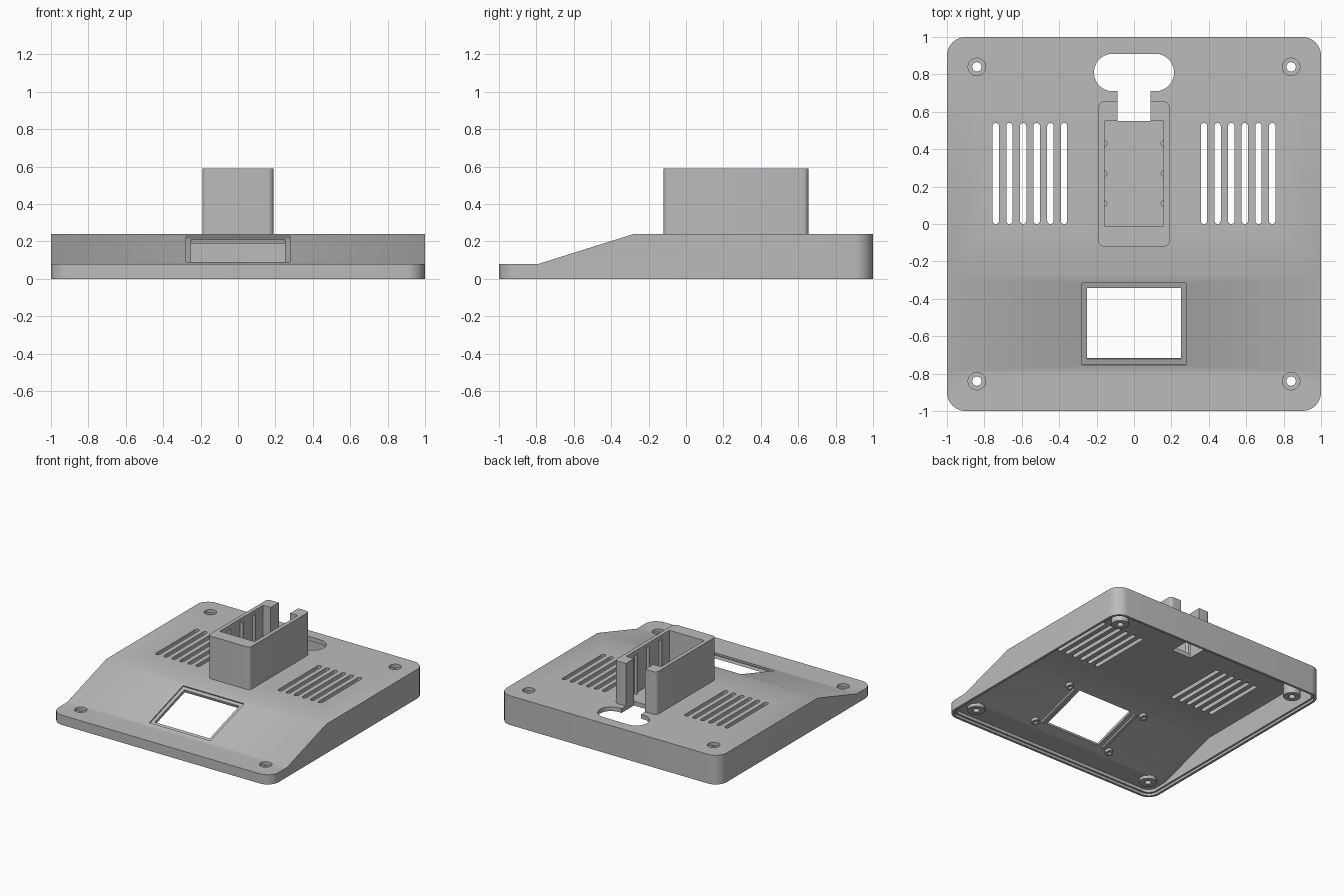
import bpy, bmesh, math
from mathutils import Matrix, Vector

cube = bpy.data.objects.get("Cube")
if cube:
    bpy.data.objects.remove(cube, do_unlink=True)

grey = bpy.data.materials.new("plain_grey")
grey.use_nodes = True
COLOUR = (0.5, 0.5, 0.5, 1)
grey.diffuse_color = COLOUR
grey.node_tree.nodes["Principled BSDF"].inputs["Base Color"].default_value = COLOUR

TOP = 0.24            # top deck height
LIP = 0.08            # front lip height
SLOPE_Y = (-0.79, -0.28)
WALL = 0.035
TILT = math.atan2(TOP - LIP, SLOPE_Y[1] - SLOPE_Y[0])


def extrude(name, points, direction):
    """Solid made by sweeping a closed outline along a direction."""
    bm = bmesh.new()
    face = bm.faces.new([bm.verts.new(p) for p in points])
    moved = bmesh.ops.extrude_face_region(bm, geom=[face])["geom"]
    verts = [g for g in moved if isinstance(g, bmesh.types.BMVert)]
    bmesh.ops.translate(bm, verts=verts, vec=Vector(direction))
    bmesh.ops.recalc_face_normals(bm, faces=bm.faces)
    mesh = bpy.data.meshes.new(name)
    bm.to_mesh(mesh)
    bm.free()
    mesh.materials.append(grey)
    obj = bpy.data.objects.new(name, mesh)
    bpy.context.collection.objects.link(obj)
    return obj


def block(name, x, y, z, r=0, steps=8):
    """Upright prism over an x/y range, with rounded vertical corners."""
    pts = []
    corners = [(x[1], y[1], 1, 1), (x[0], y[1], -1, 1),
               (x[0], y[0], -1, -1), (x[1], y[0], 1, -1)]
    for i, (cx, cy, sx, sy) in enumerate(corners):
        for k in range(steps + 1 if r else 1):
            a = math.pi / 2 * (i + k / steps)
            pts.append((cx - sx * r + r * math.cos(a) if r else cx,
                        cy - sy * r + r * math.sin(a) if r else cy, z[0]))
    # drop points that coincide where two arcs meet
    clean = [p for i, p in enumerate(pts)
             if (Vector(p) - Vector(pts[i - 1])).length > 1e-5]
    return extrude(name, clean, (0, 0, z[1] - z[0]))


def cylinder(name, x, y, z, r, n=32):
    pts = [(x + r * math.cos(2 * math.pi * k / n),
            y + r * math.sin(2 * math.pi * k / n), z[0]) for k in range(n)]
    return extrude(name, pts, (0, 0, z[1] - z[0]))


def side_profile(name, yz, half):
    return extrude(name, [(-half, y, z) for y, z in yz], (2 * half, 0, 0))


def on_slope(obj):
    """Move a part built round the origin to the middle of the sloped panel."""
    place = Matrix.Translation((0, sum(SLOPE_Y) / 2, (TOP + LIP) / 2))
    obj.data.transform(place @ Matrix.Rotation(TILT, 4, "X"))
    return obj


def boolean(target, other, operation="DIFFERENCE"):
    other.hide_render = True
    mod = target.modifiers.new("cut", "BOOLEAN")
    mod.operation = operation
    mod.solver = "EXACT"
    mod.object = other
    bpy.context.view_layer.objects.active = target
    bpy.ops.object.modifier_apply(modifier=mod.name)
    bpy.data.objects.remove(other, do_unlink=True)


def finish(obj):
    bpy.ops.object.select_all(action="DESELECT")
    obj.select_set(True)
    bpy.context.view_layer.objects.active = obj
    bpy.ops.object.shade_smooth_by_angle(angle=math.radians(30))


def wedge(name, drop):
    """Everything above the lip, slope and deck, lowered by drop."""
    (a, b), lip, top = SLOPE_Y, LIP - drop, TOP - drop
    return side_profile(name, [(-1.5, lip), (a, lip), (b, top), (1.5, top),
                               (1.5, 0.6), (-1.5, 0.6)], 1.5)


# housing shell, with a sloped front and open underside
housing = block("housing", (-1, 1), (-1, 1), (0, 0.4), 0.1)
boolean(housing, wedge("top_cutter", 0))
inner = 1 - WALL
cavity = block("cavity", (-inner, inner), (-inner, inner), (-0.1, 0.4), 0.07)
boolean(cavity, wedge("ceiling_cutter", WALL))
boolean(housing, cavity)
rim = 0.98
boolean(housing, block("rim_step", (-rim, rim), (-rim, rim), (-0.1, 0.02), 0.08))

# corner screw posts with countersunk holes
for sx in (-1, 1):
    for sy, top in ((-1, LIP), (1, TOP)):
        x, y = sx * 0.84, sy * 0.84
        boolean(housing, cylinder("post", x, y, (0.02, top - 0.005), 0.065), "UNION")
        boolean(housing, cylinder("screw_head", x, y, (top - 0.025, top + 0.1), 0.047))
        boolean(housing, cylinder("screw_hole", x, y, (-0.1, top + 0.1), 0.025))

# ventilation slots
for side in (-1, 1):
    for i in range(6):
        x = side * (0.374 + 0.073 * i)
        boolean(housing, block("vent", (x - 0.017, x + 0.017), (0, 0.54),
                               (0.1, 0.4), 0.0169))

# cable opening behind the tower
boolean(housing, block("plug_hole", (-0.214, 0.214), (0.71, 0.91), (0.1, 0.4), 0.0999, 12))
boolean(housing, block("cable_hole", (-0.088, 0.088), (0.55, 0.75), (0.1, 0.4)))

# display window with a shallow surround in the slope
boolean(housing, on_slope(block("surround", (-0.278, 0.278), (-0.23, 0.23), (-0.01, 0.03))))
boolean(housing, on_slope(block("window", (-0.25, 0.25), (-0.2, 0.2), (-0.09, 0.05))))
finish(housing)

# display mounting rails and screw posts under the slope
for side, word in ((-1, "right"), (1, "left")):
    rail = on_slope(block("display_rail_" + word,
                          sorted((side * 0.285, side * 0.31)),
                          (-0.2, 0.2), (-0.05, -0.03)))
    for end, place in ((-1, "front"), (1, "back")):
        x, y = side * 0.36, end * 0.21
        post = cylinder("display_post_" + place + "_" + word, x, y, (-0.06, -0.03), 0.03)
        boolean(post, cylinder("post_hole", x, y, (-0.1, -0.04), 0.014))
        finish(on_slope(post))

# tower holder, open at the top and slotted at the back
tower = block("tower", (-0.19, 0.19), (-0.12, 0.655), (TOP - 0.005, 0.59), 0.03)
boolean(tower, block("tower_pocket", (-0.158, 0.158), (-0.01, 0.55), (0.1, 0.8)))
boolean(tower, block("tower_slot", (-0.088, 0.088), (0.5, 0.8), (0.1, 0.8)))
for side in (-1, 1):
    for y in (0.11, 0.27, 0.43):
        boolean(tower, cylinder("grip_rib", side * 0.158, y, (TOP - 0.004, 0.56), 0.016, 16),
                "UNION")
finish(tower)
